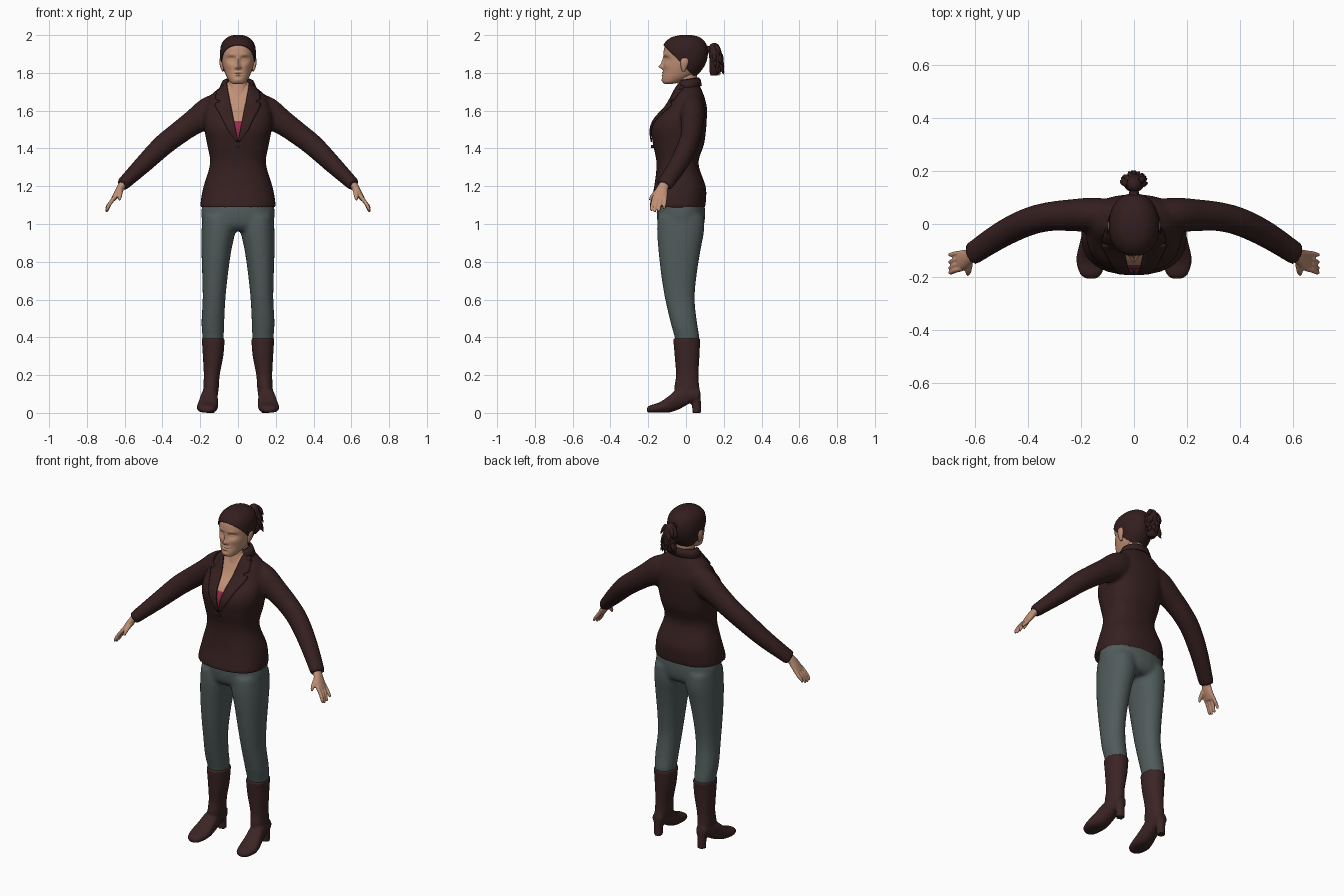
import bpy, bmesh, math, random
from mathutils import Vector
from mathutils.bvhtree import BVHTree

cube = bpy.data.objects.get("Cube")
if cube:
    bpy.data.objects.remove(cube)
random.seed(4)


def material(name, color):
    m = bpy.data.materials.new(name)
    m.use_nodes = True
    m.diffuse_color = (*color, 1)
    m.node_tree.nodes["Principled BSDF"].inputs["Base Color"].default_value = (*color, 1)
    return m


SKIN = material("skin", (.53, .28, .18))
JACKET = material("dark brown cloth", (.036, .014, .014))
HAIR = material("dark hair", (.034, .013, .013))
PANTS = material("grey trousers", (.082, .105, .105))
BOOTS = material("brown leather", (.045, .018, .018))
PINK = material("crimson top", (.34, .025, .07))


def spline(rows, k=5):
    """Smooth interpolation through rows of numbers."""
    out = []
    for i in range(len(rows) - 1):
        a, b, c, d = (rows[max(i - 1, 0)], rows[i], rows[i + 1],
                      rows[min(i + 2, len(rows) - 1)])
        for s in range(k):
            t = s / k
            out.append([q + .5 * t * (r - p + t * (2 * p - 5 * q + 4 * r - w + t * (3 * (q - r) + w - p)))
                        for p, q, r, w in zip(a, b, c, d)])
    return out + [list(rows[-1])]


def loft(bm, rings):
    rings = [[bm.verts.new(p) for p in ring] for ring in rings]
    n = len(rings[0])
    for a, b in zip(rings, rings[1:]):
        for i in range(n):
            j = (i + 1) % n
            bm.faces.new((a[i], a[j], b[j], b[i]))
    bm.faces.new(rings[0])
    bm.faces.new(rings[-1])


def oval(n, power=2.0):
    pts = []
    for i in range(n):
        c, s = math.cos(math.tau * i / n), math.sin(math.tau * i / n)
        pts.append((math.copysign(abs(c) ** (2 / power), c), math.copysign(abs(s) ** (2 / power), s)))
    return pts


def stack(bm, rows, side=1, along_y=False, n=40, power=2.2, k=5):
    """Rows: level, centre x, half width, low and high limit in depth (or height)."""
    rings = []
    for level, cx, r, lo, hi in spline(rows, k):
        ring = []
        for u, v in oval(n, power):
            x, q = side * cx + r * u, (lo + hi) / 2 + (hi - lo) / 2 * v
            ring.append((x, level, q) if along_y else (x, q, level))
        rings.append(ring)
    loft(bm, rings)


def tube(bm, rows, side=1, n=20, k=4):
    """Rows: x, y, z, thickness radius, depth radius."""
    rows = spline(rows, k)
    pts = [Vector((side * r[0], r[1], r[2])) for r in rows]
    rings = []
    for i, p in enumerate(pts):
        t = (pts[min(i + 1, len(pts) - 1)] - pts[max(i - 1, 0)]).normalized()
        ref = Vector((1, 0, 0)) if abs(t.y) > .8 else Vector((0, 1, 0))
        v = (ref - t * ref.dot(t)).normalized()
        u = t.cross(v)
        rings.append([p + u * a * rows[i][3] + v * b * rows[i][4] for a, b in oval(n)])
    loft(bm, rings)


def finish(obj, *mats):
    for m in mats:
        obj.data.materials.append(m)
    bpy.ops.object.select_all(action='DESELECT')
    obj.select_set(True)
    bpy.context.view_layer.objects.active = obj
    bpy.ops.object.shade_smooth_by_angle(angle=math.radians(50))


def make(name, bm, *mats, voxel=0, shell=0):
    bmesh.ops.recalc_face_normals(bm, faces=bm.faces)
    me = bpy.data.meshes.new(name)
    bm.to_mesh(me)
    bm.free()
    obj = bpy.data.objects.new(name, me)
    bpy.context.collection.objects.link(obj)
    if voxel:
        mod = obj.modifiers.new("merge", 'REMESH')
        mod.mode, mod.voxel_size = 'VOXEL', voxel
        mod = obj.modifiers.new("relax", 'SMOOTH')
        mod.factor, mod.iterations = .5, 4
        dg = bpy.context.evaluated_depsgraph_get()
        me = bpy.data.meshes.new_from_object(obj.evaluated_get(dg))
        obj.modifiers.clear()
        obj.data = me
        obj.data.materials.clear()
    if shell:
        mod = obj.modifiers.new("thickness", 'SOLIDIFY')
        mod.thickness, mod.offset = shell, 0
    finish(obj, *mats)
    return obj


# Jacket: torso and sleeves merged, then opened at the neck and hem
torso = [(1.085, 0, .2, -.195, .1), (1.13, 0, .196, -.185, .106), (1.2, 0, .182, -.168, .104),
         (1.32, 0, .148, -.156, .066), (1.42, 0, .163, -.174, .095), (1.5, 0, .178, -.184, .106),
         (1.56, 0, .18, -.16, .11), (1.62, 0, .17, -.105, .11), (1.68, 0, .145, -.072, .095),
         (1.73, 0, .088, -.052, .074), (1.762, 0, .062, -.04, .062)]
arm = [(.07, .035, 1.635, .07, .055), (.15, .035, 1.592, .082, .065), (.24, .033, 1.535, .066, .06),
       (.32, .028, 1.477, .06, .055), (.4, .008, 1.414, .057, .053), (.5, -.04, 1.317, .048, .05),
       (.615, -.115, 1.205, .034, .044)]
bm = bmesh.new()
stack(bm, torso, n=64, power=2.4)
for s in (1, -1):
    tube(bm, arm, s, n=28)
jacket = make("jacket", bm, JACKET, voxel=.01)

bm = bmesh.new()
bm.from_mesh(jacket.data)
tree = BVHTree.FromBMesh(bm)
V_TIP, V_SLOPE = 1.44, .2
for s in (1, -1):
    front = [f for f in bm.faces if f.calc_center_median().y < 0]
    geom = front + list({e for f in front for e in f.edges}) + list({v for f in front for v in f.verts})
    bmesh.ops.bisect_plane(bm, geom=geom, plane_co=(0, 0, V_TIP), plane_no=(s, 0, -V_SLOPE))
drop = []
for f in bm.faces:
    c = f.calc_center_median()
    neck_gap = c.y < 0 and abs(c.x) < V_SLOPE * (c.z - V_TIP)
    hem_gap = c.z < 1.1 and f.normal.z < -.7
    if neck_gap or hem_gap:
        drop.append(f)
bmesh.ops.delete(bm, geom=drop, context='FACES')
bm.to_mesh(jacket.data)
bm.free()
finish(jacket)

# Lapels laid on the jacket front, rows: height, inner x, outer x
lapel = [(1.435, 0, .008), (1.5, .012, .055), (1.57, .026, .09), (1.632, .038, .122), (1.643, .041, .098),
         (1.652, .042, .098), (1.662, .044, .118), (1.71, .054, .108), (1.75, .061, .082)]
for s, label in ((1, "left"), (-1, "right")):
    bm = bmesh.new()
    grid = []
    for z, a, b in spline(lapel, 3):
        row = []
        for i in range(6):
            x = s * (a + (b - a) * i / 5)
            hit = tree.ray_cast(Vector((x, -1, z)), Vector((0, 1, 0)), 1.02)[0]
            hit = hit or tree.find_nearest(Vector((x, -.04, z)))[0]
            row.append(bm.verts.new((hit.x, hit.y - .006, hit.z)))
        grid.append(row)
    for p, q in zip(grid, grid[1:]):
        for i in range(5):
            bm.faces.new((p[i], p[i + 1], q[i + 1], q[i]))
    make(label + "_lapel", bm, JACKET, shell=.008)

# Collar behind the neck
bm = bmesh.new()
pairs = []
for i in range(25):
    a = math.radians(-40 + 260 * i / 24)
    c, s = math.cos(a), math.sin(a)
    pairs.append([bm.verts.new((r * c, .01 + d * s, z + .008 * s))
                  for r, d, z in ((.062, .054, 1.764), (.078, .064, 1.757), (.094, .07, 1.722))])
for p, q in zip(pairs, pairs[1:]):
    for i in range(2):
        bm.faces.new((p[i], p[i + 1], q[i + 1], q[i]))
make("collar", bm, JACKET, shell=.008)

# Button
bm = bmesh.new()
stack(bm, [(-.186, 0, .008, 1.402, 1.418), (-.165, 0, .008, 1.402, 1.418)], along_y=True, n=16)
make("button", bm, JACKET)

# Chest and undershirt
bm = bmesh.new()
stack(bm, [(z, c, r - .016, f + .014, b - .016) for z, c, r, f, b in torso[3:]], n=48)
bmesh.ops.bisect_plane(bm, geom=bm.verts[:] + bm.edges[:] + bm.faces[:],
                       plane_co=(0, 0, 1.545), plane_no=(0, 0, 1))
for f in bm.faces:
    f.material_index = int(f.calc_center_median().z < 1.545)
make("chest_and_top", bm, SKIN, PINK)

bm = bmesh.new()
stack(bm, [(1.64, 0, .07, -.07, .06), (1.7, 0, .055, -.053, .056), (1.75, 0, .051, -.045, .056),
           (1.79, 0, .052, -.05, .058), (1.84, 0, .05, -.04, .06)])
make("neck", bm, SKIN)

# Head with sculpted features: x, z, spread x, spread z, push forward
skull = [(1.742, 0, .022, -.112, -.07), (1.75, 0, .04, -.122, -.035), (1.772, 0, .056, -.125, .02),
         (1.8, 0, .069, -.121, .06), (1.835, 0, .08, -.119, .088), (1.87, 0, .086, -.117, .103),
         (1.91, 0, .088, -.119, .108), (1.95, 0, .08, -.108, .099), (1.977, 0, .058, -.08, .075),
         (1.989, 0, .034, -.045, .045), (1.993, 0, .012, -.015, .015)]
features = [(0, 1.833, .011, .012, .024), (0, 1.858, .009, .022, .012), (.012, 1.828, .007, .007, .007),
            (.036, 1.872, .02, .014, -.014), (.035, 1.87, .013, .008, .008), (.034, 1.895, .022, .008, .004),
            (0, 1.802, .02, .005, .007), (0, 1.788, .017, .005, .007), (0, 1.795, .02, .002, -.004),
            (0, 1.762, .018, .01, .005), (.045, 1.84, .02, .018, .004)]
bm = bmesh.new()
stack(bm, skull, n=112, power=2.15, k=8)
for v in bm.verts:
    if v.co.y < -.03:
        x, z = abs(v.co.x), v.co.z
        v.co.y -= sum(h * math.exp(-((x - fx) / sx) ** 2 - ((z - fz) / sz) ** 2)
                      for fx, fz, sx, sz, h in features)
make("head", bm, SKIN)

for s, label in ((1, "left"), (-1, "right")):
    bm = bmesh.new()
    stack(bm, [(1.808, .08, .004, -.02, -.006), (1.825, .084, .008, -.026, .002),
               (1.855, .089, .01, -.03, .014), (1.876, .089, .008, -.024, .01),
               (1.882, .087, .003, -.014, .003)], s, n=16)
    make(label + "_ear", bm, SKIN)

# Hair cap cut along a sloping hairline
bm = bmesh.new()
stack(bm, skull, n=64, power=2.15)
mid = Vector((0, 0, 1.88))
for v in bm.verts:
    v.co = mid + (v.co - mid) * 1.045
bmesh.ops.bisect_plane(bm, geom=bm.verts[:] + bm.edges[:] + bm.faces[:], plane_co=(0, -.115, 1.945),
                       plane_no=(0, -1.03, -1), clear_outer=True)
make("hair", bm, HAIR, shell=.006)

# Ponytail with loose strand ends
bm = bmesh.new()
tube(bm, [(0, .09, 1.925, .025, .025), (0, .118, 1.925, .018, .018), (0, .14, 1.925, .02, .02)])
stack(bm, [(1.785, 0, .018, .13, .165), (1.81, 0, .034, .125, .18), (1.86, 0, .04, .125, .188),
           (1.91, 0, .035, .12, .187), (1.945, 0, .024, .125, .175), (1.957, 0, .008, .14, .16)], n=24)
for i in range(26):
    a, z = random.uniform(-.3, math.pi + .3), random.uniform(1.81, 1.93)
    c, s = math.cos(a), math.sin(a)
    tube(bm, [(.02 * c, .15 + .02 * s, z + .02, .013, .013), (.037 * c, .155 + .033 * s, z, .011, .011),
              (.052 * c, .158 + .044 * s, z - .03, .001, .001)], n=8, k=3)
make("ponytail", bm, HAIR)

# Hands: flattened palm, four fingers and a thumb
for s, label in ((1, "left"), (-1, "right")):
    bm = bmesh.new()
    tube(bm, [(.59, -.1, 1.23, .022, .028), (.618, -.12, 1.198, .02, .028), (.638, -.132, 1.165, .018, .036),
              (.66, -.14, 1.13, .013, .038)], s)
    for i in range(4):
        y, tip = -.169 + .02 * i, (-.183, -.165, -.143, -.116)[i]
        drop_z = (.006, 0, .003, .016)[i]
        tube(bm, [(.65, y, 1.145, .011, .01), (.677, (y + tip) / 2, 1.11, .0105, .0095),
                  (.69, tip, 1.08 + drop_z, .009, .0085), (.697, tip, 1.063 + drop_z, .006, .006)], s, n=12)
    tube(bm, [(.617, -.125, 1.19, .015, .015), (.624, -.16, 1.165, .014, .013),
              (.626, -.182, 1.143, .011, .01), (.628, -.191, 1.125, .006, .006)], s, n=12)
    make(label + "_hand", bm, SKIN, voxel=.004)

# Trousers: pelvis and both legs merged
bm = bmesh.new()
stack(bm, [(.965, 0, .15, -.12, .07), (1, 0, .186, -.148, .096), (1.08, 0, .193, -.155, .1),
           (1.18, 0, .165, -.14, .085)], n=48)
for s in (1, -1):
    stack(bm, [(.35, .132, .05, -.05, .06), (.4, .132, .056, -.06, .07), (.48, .133, .06, -.082, .058),
               (.6, .127, .06, -.11, .046), (.72, .122, .067, -.13, .055), (.85, .115, .078, -.145, .075),
               (.96, .104, .089, -.153, .095), (1.04, .1, .088, -.15, .095)], s)
make("trousers", bm, PANTS, voxel=.011)

# Boots: shaft, foot and heel merged
for s, label in ((1, "left"), (-1, "right")):
    bm = bmesh.new()
    stack(bm, [(.08, .145, .035, -.05, .068), (.13, .143, .041, -.062, .07), (.2, .139, .042, -.053, .066),
               (.3, .132, .054, -.06, .071), (.395, .131, .061, -.068, .076)], s)
    stack(bm, [(-.207, .162, .016, .004, .026), (-.19, .163, .04, .001, .04), (-.14, .163, .055, .001, .056),
               (-.09, .158, .052, .002, .09), (-.04, .152, .045, .018, .13), (.02, .147, .039, .05, .14),
               (.072, .145, .03, .07, .13)], s, along_y=True, power=2.5)
    stack(bm, [(0, .145, .024, .033, .08), (.05, .145, .025, .03, .079), (.11, .145, .033, .01, .077)], s)
    make(label + "_boot", bm, BOOTS, voxel=.007)
